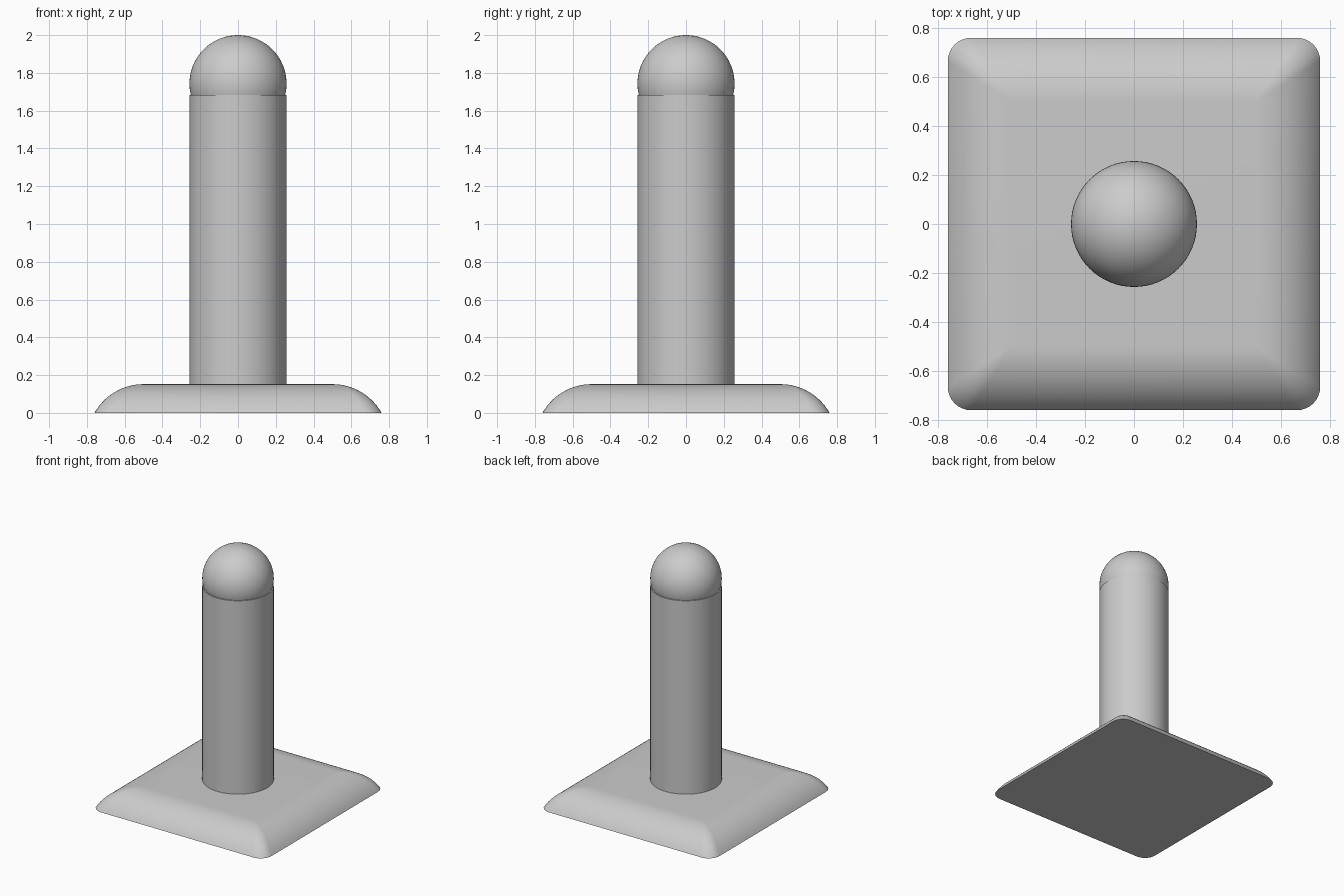
import bpy, bmesh, math

cube = bpy.data.objects.get("Cube")
if cube:
    bpy.data.objects.remove(cube, do_unlink=True)

grey = bpy.data.materials.new("plain_grey")
grey.use_nodes = True
GREY = (0.6, 0.6, 0.6, 1)
grey.diffuse_color = GREY
grey.node_tree.nodes["Principled BSDF"].inputs["Base Color"].default_value = GREY


def finish(obj, name, angle=40):
    obj.name = obj.data.name = name
    obj.data.materials.append(grey)
    bpy.ops.object.select_all(action="DESELECT")
    obj.select_set(True)
    bpy.context.view_layer.objects.active = obj
    bpy.ops.object.shade_smooth_by_angle(angle=math.radians(angle))


def rounded_square(bm, half, radius, z, steps=8):
    """Ring of vertices around a square with rounded corners."""
    ring = []
    for corner in range(4):
        for i in range(steps + 1):
            a = math.pi / 2 * (corner + i / steps)
            mid = math.pi / 2 * (corner + 0.5)
            cx = math.copysign(half - radius, math.cos(mid))
            cy = math.copysign(half - radius, math.sin(mid))
            ring.append(bm.verts.new((cx + radius * math.cos(a),
                                      cy + radius * math.sin(a), z)))
    return ring


# Base slab: flat top that rolls over in an arc down to the floor
FLAT, HALF, HEIGHT, CORNER = 0.5, 0.76, 0.152, 0.095
reach = HALF - FLAT
roll = (reach ** 2 + HEIGHT ** 2) / (2 * HEIGHT)
sweep = math.asin(reach / roll)
STEPS = 16

bm = bmesh.new()
rings = []
for i in range(STEPS + 1):
    a = sweep * (1 - i / STEPS)
    out = roll * math.sin(a)
    z = HEIGHT - roll * (1 - math.cos(a))
    rings.append(rounded_square(bm, FLAT + out, CORNER * out / reach, z))
for low, high in zip(rings, rings[1:]):
    n = len(low)
    for k in range(n):
        j = (k + 1) % n
        bm.faces.new((low[k], low[j], high[j], high[k]))
bm.faces.new(rings[0][::-1])
bm.faces.new(rings[-1])
bmesh.ops.remove_doubles(bm, verts=bm.verts, dist=1e-5)
bmesh.ops.recalc_face_normals(bm, faces=bm.faces)
mesh = bpy.data.meshes.new("base")
bm.to_mesh(mesh)
bm.free()
base = bpy.data.objects.new("base", mesh)
bpy.context.collection.objects.link(base)
finish(base, "base")

# Round post standing on the base
RADIUS, POST_TOP = 0.257, 1.683
bpy.ops.mesh.primitive_cylinder_add(
    vertices=64, radius=RADIUS, depth=POST_TOP - HEIGHT / 2,
    location=(0, 0, (POST_TOP + HEIGHT / 2) / 2))
finish(bpy.context.object, "post")

# Ball resting in the top of the post
bpy.ops.mesh.primitive_uv_sphere_add(
    segments=64, ring_count=32, radius=RADIUS, location=(0, 0, 2 - RADIUS))
finish(bpy.context.object, "ball")
